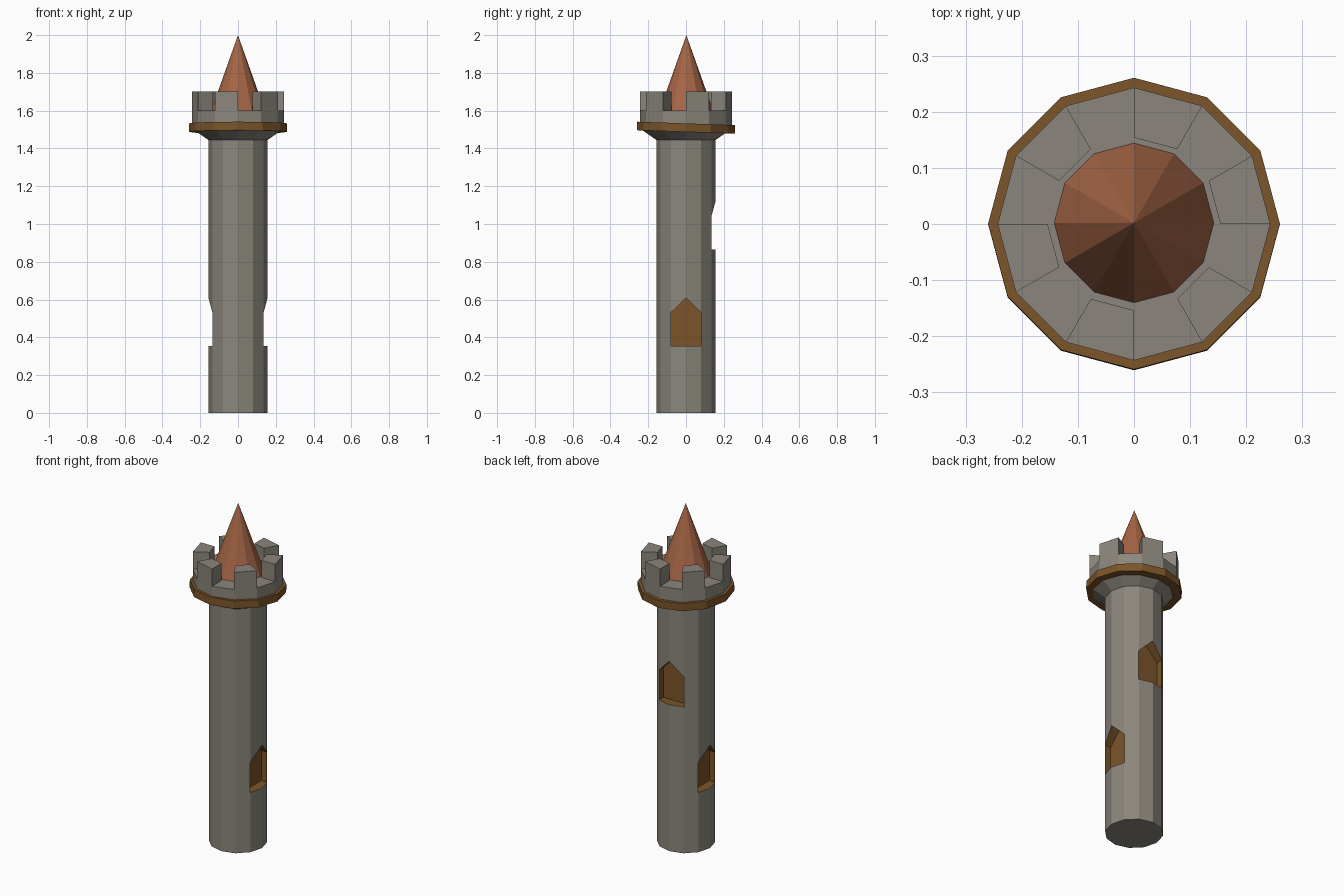
import bpy, bmesh, math
from mathutils import Vector, Matrix

if "Cube" in bpy.data.objects:
    bpy.data.objects.remove(bpy.data.objects["Cube"])

SIDES = 12


def material(name, rgb):
    m = bpy.data.materials.new(name)
    m.diffuse_color = (*rgb, 1)
    m.use_nodes = True
    m.node_tree.nodes["Principled BSDF"].inputs["Base Color"].default_value = m.diffuse_color
    return m


STONE = material("grey stone", (0.26, 0.24, 0.205))
WOOD = material("brown wood", (0.20, 0.09, 0.022))
TILE = material("red roof tile", (0.38, 0.13, 0.06))


def finish(name, bm, mats):
    bmesh.ops.remove_doubles(bm, verts=bm.verts, dist=1e-5)
    bmesh.ops.recalc_face_normals(bm, faces=bm.faces)
    me = bpy.data.meshes.new(name)
    bm.to_mesh(me)
    bm.free()
    for m in mats:
        me.materials.append(m)
    ob = bpy.data.objects.new(name, me)
    bpy.context.collection.objects.link(ob)
    return ob


def polar(r, deg, z):
    a = math.radians(deg)
    return Vector((r * math.cos(a), r * math.sin(a), z))


def lathe(name, profile, mat, closed=False):
    """Turn a (radius, z) profile into a 12-sided solid."""
    bm = bmesh.new()
    rings = [[bm.verts.new(polar(r, 360 * i / SIDES, z)) for i in range(SIDES)]
             for r, z in profile]
    pairs = list(zip(rings, rings[1:]))
    if closed:
        pairs.append((rings[-1], rings[0]))
    else:
        bm.faces.new(rings[0])
        if profile[-1][0] > 0:
            bm.faces.new(rings[-1])
    for a, b in pairs:
        for i in range(SIDES):
            j = (i + 1) % SIDES
            bm.faces.new((a[i], a[j], b[j], b[i]))
    bmesh.ops.dissolve_degenerate(bm, dist=1e-6, edges=bm.edges)
    return finish(name, bm, [mat])


def prism(bm, points, offset):
    """Extrude a polygon along an offset vector."""
    f = bm.faces.new([bm.verts.new(p) for p in points])
    ext = bmesh.ops.extrude_face_region(bm, geom=[f], use_keep_orig=True)
    bmesh.ops.translate(bm, vec=offset,
                        verts=[v for v in ext["geom"] if isinstance(v, bmesh.types.BMVert)])


# Tower shaft
shaft = lathe("tower_shaft", [(0.157, 0), (0.157, 1.445)], STONE)
shaft.data.materials.append(WOOD)

# Pointed window recesses: right, left and a higher one at the back
bm = bmesh.new()
for deg, sill in ((0, 0.353), (180, 0.353), (90, 0.866)):
    rot = Matrix.Rotation(math.radians(deg), 3, "Z")
    outline = [(-0.08, 0), (0.08, 0), (0.08, 0.178), (0, 0.257), (-0.08, 0.178)]
    prism(bm, [rot @ Vector((0.097, y, sill + z)) for y, z in outline],
          rot @ Vector((0.15, 0, 0)))
for f in bm.faces:
    f.material_index = 1
cutter = finish("window_cutter", bm, [STONE, WOOD])
cutter.hide_render = True
mod = shaft.modifiers.new("windows", "BOOLEAN")
mod.object = cutter
mod.operation = "DIFFERENCE"
mod.solver = "EXACT"
bpy.context.view_layer.objects.active = shaft
bpy.ops.object.modifier_apply(modifier=mod.name)
bpy.data.objects.remove(cutter)

# Flared platform with a flat floor
lathe("platform", [(0.157, 1.445), (0.243, 1.505), (0.243, 1.6)], STONE)

# Six battlements, on every other side
bm = bmesh.new()
for a in range(0, 360, 60):
    prism(bm, [polar(0.243, a, 1.6), polar(0.243, a + 30, 1.6),
               polar(0.154, a + 30, 1.6), polar(0.154, a, 1.6)], Vector((0, 0, 0.102)))
finish("battlements", bm, [STONE])

# Wooden band, tipped slightly up at the front
band = lathe("wooden_band", [(0.2, -0.0225), (0.26, -0.0225), (0.26, 0.0225), (0.2, 0.0225)],
             WOOD, closed=True)
band.location.z = 1.51
band.rotation_euler.x = math.radians(-2)

# Spire
spire = lathe("spire", [(0.144, 1.595), (0, 2.0)], TILE)
spire.location.y = 0.002
